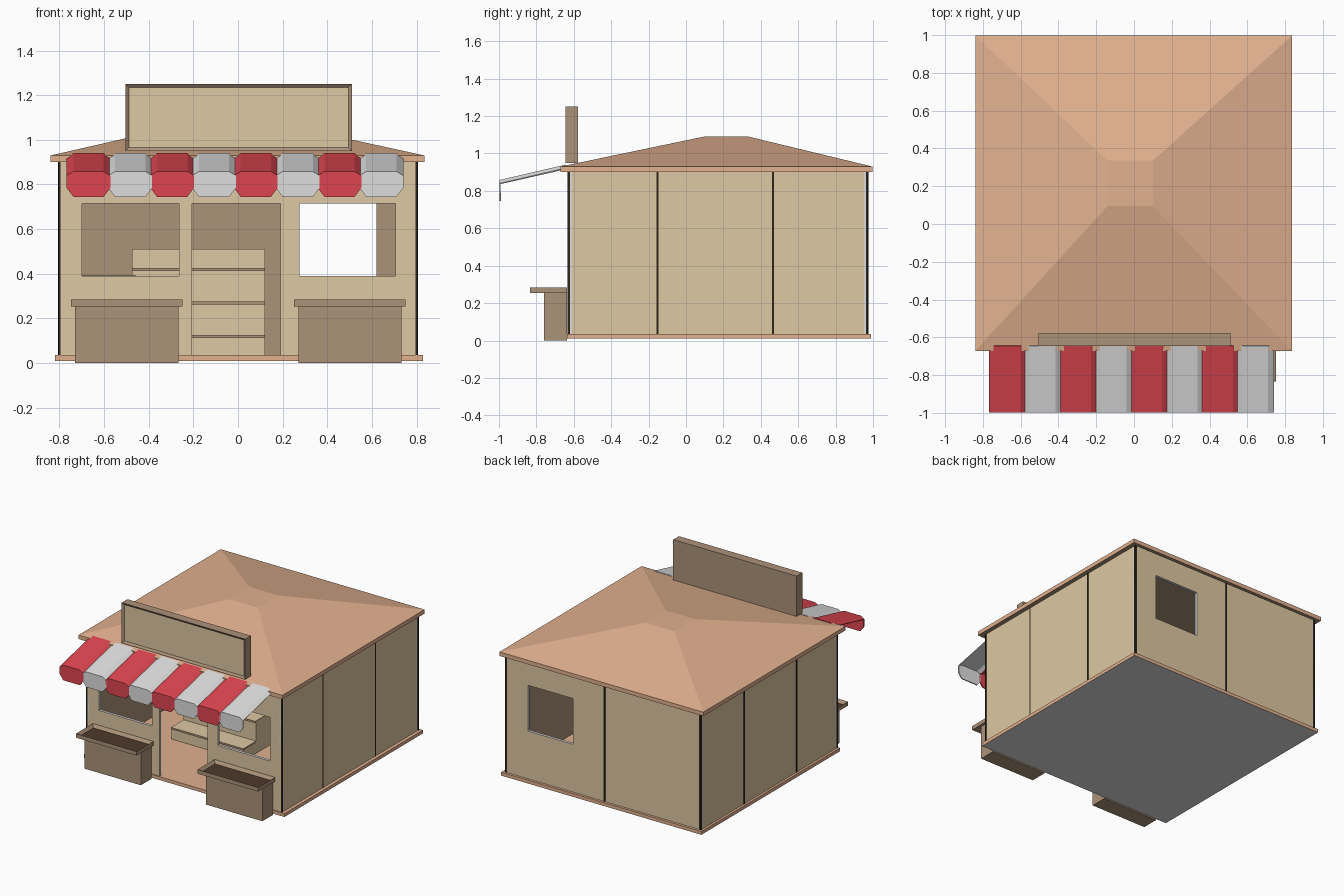
import bpy, bmesh
from mathutils import Vector

cube = bpy.data.objects.get("Cube")
if cube:
    bpy.data.objects.remove(cube)


def make_mat(name, r, g, b):
    """Flat material from 0-255 display values."""
    lin = [((c / 255 + 0.055) / 1.055) ** 2.4 for c in (r, g, b)] + [1]
    m = bpy.data.materials.new(name)
    m.use_nodes = True
    m.diffuse_color = lin
    m.node_tree.nodes["Principled BSDF"].inputs["Base Color"].default_value = lin
    return m


TAN = make_mat("tan plaster", 222, 200, 162)
BROWN = make_mat("brown wood", 172, 146, 121)
PEACH = make_mat("peach tile", 226, 177, 143)
GREY = make_mat("pale grey", 222, 222, 222)
RED = make_mat("awning red", 222, 69, 80)
DARK = make_mat("dark seam", 45, 36, 27)
SOIL = make_mat("dark soil", 78, 56, 43)


def finish(name, bm, mats):
    me = bpy.data.meshes.new(name)
    bm.to_mesh(me)
    bm.free()
    for m in mats:
        me.materials.append(m)
    ob = bpy.data.objects.new(name, me)
    bpy.context.collection.objects.link(ob)
    return ob


def box(name, xs, ys, zs, mats, side=None, inset=0, depth=0):
    """Box from ranges; the face looking along `side` takes the second material, optionally inset."""
    bm = bmesh.new()
    bmesh.ops.create_cube(bm, size=1)
    for v in bm.verts:
        v.co = [r[0] if c < 0 else r[1] for c, r in zip(v.co, (xs, ys, zs))]
    bm.normal_update()
    if side:
        face = max(bm.faces, key=lambda f: f.normal.dot(Vector(side)))
        if inset:
            bmesh.ops.inset_region(bm, faces=[face], thickness=inset, depth=0)
            bmesh.ops.translate(bm, verts=face.verts, vec=Vector(side) * -depth)
        face.material_index = 1
    return finish(name, bm, mats)


def wall(name, origin, along, length, openings=()):
    """Thin wall rising from origin, with rectangular openings (u0, u1, z0, z1)."""
    z_low, z_high = 0.035, 0.9
    us = sorted({0, length, *[u for o in openings for u in o[:2]]})
    zs = sorted({z_low, z_high, *[z for o in openings for z in o[2:]]})
    bm = bmesh.new()
    for u0, u1 in zip(us, us[1:]):
        for z0, z1 in zip(zs, zs[1:]):
            mu, mz = (u0 + u1) / 2, (z0 + z1) / 2
            if any(o[0] < mu < o[1] and o[2] < mz < o[3] for o in openings):
                continue
            corners = ((u0, z0), (u1, z0), (u1, z1), (u0, z1))
            bm.faces.new([bm.verts.new(Vector(origin) + Vector(along) * u + Vector((0, 0, z)))
                          for u, z in corners])
    bmesh.ops.remove_doubles(bm, verts=bm.verts, dist=0.0001)
    ob = finish(name, bm, [TAN, BROWN, GREY])
    mod = ob.modifiers.new("thickness", "SOLIDIFY")
    mod.thickness, mod.offset = 0.02, -1
    mod.material_offset, mod.material_offset_rim = 1, 2


# Floor slab with pale underside
box("floor_base", (-0.82, 0.828), (-0.637, 0.99), (0.01, 0.035), [PEACH, GREY], (0, 0, -1))

# Walls
X, Y0, Y1 = 0.803, -0.63, 0.972
sill, head = 0.39, 0.715
wall("front_wall", (-X, Y0, 0), (1, 0, 0), 2 * X,
     [(X - 0.7, X - 0.265, sill, head), (X - 0.205, X + 0.19, 0.035, head),
      (X + 0.275, X + 0.705, sill, head)])
wall("back_wall", (X, Y1, 0), (-1, 0, 0), 2 * X, [(X - 0.62, X - 0.25, sill, 0.73)])
wall("right_wall", (X, Y0, 0), (0, 1, 0), Y1 - Y0)
wall("left_wall", (-X, Y1, 0), (0, -1, 0), Y1 - Y0)

# Dark seams between wall panels
ZS = (0.035, 0.9)
for s, label in ((1, "right"), (-1, "left")):
    for i, y in enumerate((-0.152, 0.465, 0.968)):
        box(f"{label}_seam_{i}", sorted((s * 0.79, s * 0.806)), (y - 0.005, y + 0.005), ZS, [DARK])
    box(f"{label}_front_seam", sorted((s * 0.795, s * 0.805)), (-0.633, -0.62), ZS, [DARK])
box("back_seam", (-0.017, -0.005), (0.96, 0.975), ZS, [DARK])

# Eave slab and truncated hip roof
RX, RY = (-0.84, 0.836), (-0.672, 0.997)
box("roof_eave", RX, RY, (0.9, 0.93), [PEACH, BROWN], (0, 0, -1))
bm = bmesh.new()
bmesh.ops.create_cube(bm, size=1)
for v in bm.verts:
    top = v.co.z > 0
    xs, ys = ((-0.14, 0.1), (0.095, 0.335)) if top else (RX, RY)
    v.co = (xs[v.co.x > 0], ys[v.co.y > 0], 1.09 if top else 0.93)
finish("hip_roof", bm, [PEACH])

# Sign board with a recessed blank panel
box("sign_board", (-0.505, 0.51), (-0.645, -0.578), (0.95, 1.25), [BROWN, TAN],
    (0, -1, 0), 0.022, 0.012)

# Awning: arched stripes that fold into a chamfered valance
PITCH, HALF = 0.1875, 0.098
for i in range(8):
    centre = -0.67 + i * PITCH
    bm = bmesh.new()
    rows = []
    for y, z, drop in ((-0.645, 0.94, -0.018), (-0.998, 0.858, -0.018), (-0.998, 0.745, 0.04)):
        rows.append([bm.verts.new((centre + u, y, z + (drop if abs(u) == HALF else 0)))
                     for u in (-HALF, 0.03 - HALF, HALF - 0.03, HALF)])
    for a, b in zip(rows, rows[1:]):
        for c in range(3):
            bm.faces.new((a[c], b[c], b[c + 1], a[c + 1]))
    ob = finish(f"awning_stripe_{i}", bm, [GREY if i % 2 else RED])
    mod = ob.modifiers.new("thickness", "SOLIDIFY")
    mod.thickness, mod.offset = 0.008, -1

# Planter boxes under the front windows
for label, x0, x1 in (("left", -0.73, -0.267), ("right", 0.27, 0.733)):
    box(f"{label}_planter", (x0, x1), (-0.76, -0.635), (0, 0.256), [BROWN])
    box(f"{label}_planter_rim", (x0 - 0.018, x1 + 0.018), (-0.835, -0.637), (0.254, 0.284),
        [BROWN, SOIL], (0, 0, 1), 0.025, 0.022)

# Stepped display shelves inside, each with a brown board
for i, (z0, z1) in enumerate(((0.035, 0.12), (0.12, 0.27), (0.27, 0.42), (0.42, 0.51))):
    y = -0.1 + i * 0.14
    box(f"display_step_{i}", (-0.475, 0.12), (y, 0.5), (z0, z1), [TAN])
    if i < 3:
        box(f"display_board_{i}", (-0.475, 0.12), (y - 0.008, y + 0.14), (z1 - 0.008, z1 + 0.006),
            [BROWN, TAN], (0, 0, 1))
box("side_counter", (-0.78, -0.46), (-0.3, 0.3), (0.37, 0.395), [BROWN])
